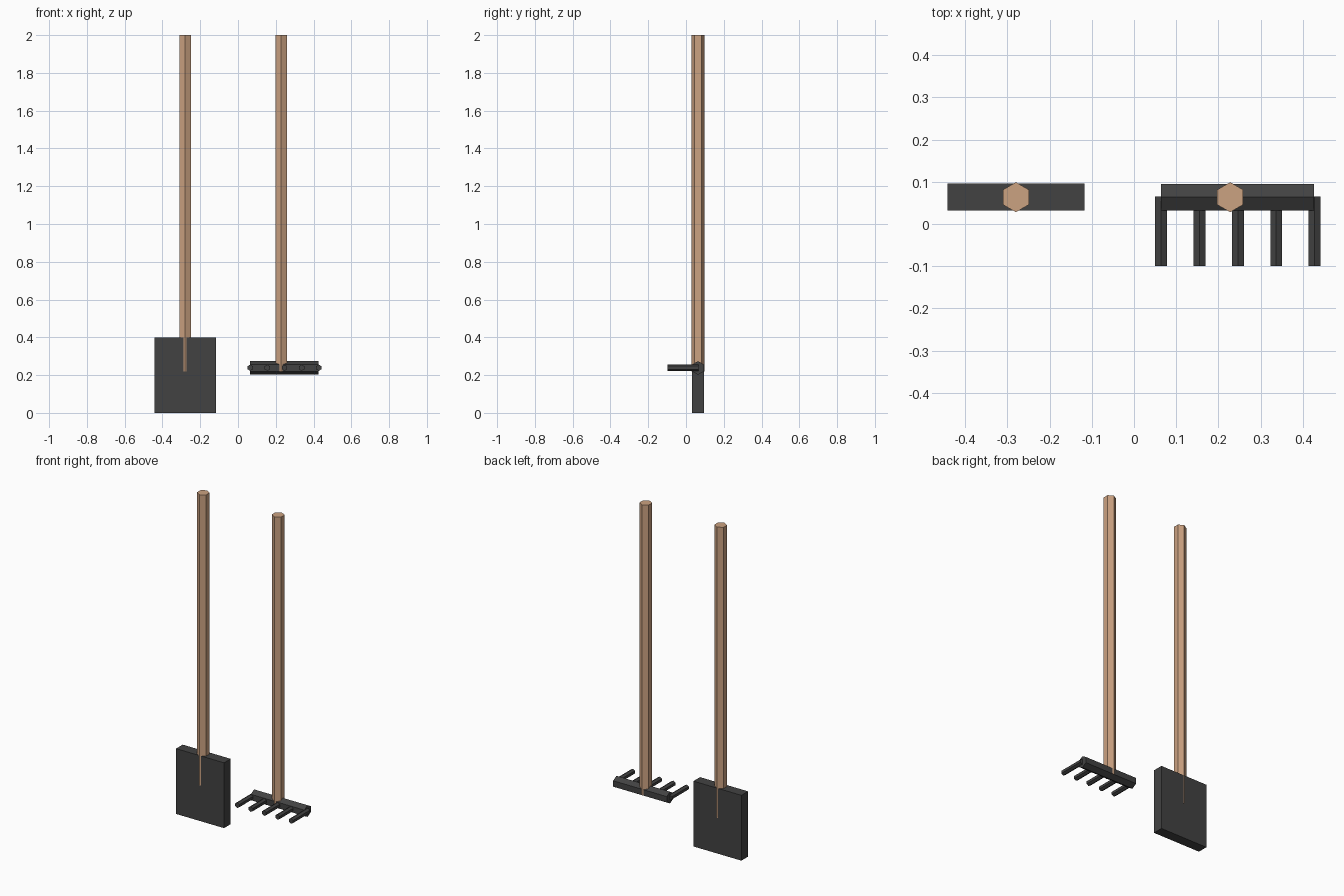
import bpy, bmesh, math
from mathutils import Matrix, Vector

if "Cube" in bpy.data.objects:
    bpy.data.objects.remove(bpy.data.objects["Cube"])


def material(name, rgb):
    m = bpy.data.materials.new(name)
    m.diffuse_color = (*rgb, 1)
    m.use_nodes = True
    m.node_tree.nodes["Principled BSDF"].inputs["Base Color"].default_value = m.diffuse_color
    return m


wood = material("light_wood", (0.60, 0.36, 0.22))
metal = material("dark_metal", (0.055, 0.055, 0.055))


def finish(name, bm, mat):
    bmesh.ops.recalc_face_normals(bm, faces=bm.faces)
    me = bpy.data.meshes.new(name)
    bm.to_mesh(me)
    bm.free()
    me.materials.append(mat)
    ob = bpy.data.objects.new(name, me)
    bpy.context.collection.objects.link(ob)


def hex_rod(name, start, axis, side, length, radius, mat):
    """Hexagonal prism running along axis, with a corner pointing along side."""
    start, axis, side = Vector(start), Vector(axis), Vector(side)
    other = axis.cross(side)
    bm = bmesh.new()
    ring = []
    for i in range(6):
        a = math.pi * i / 3
        ring.append(bm.verts.new(start + radius * (math.cos(a) * side + math.sin(a) * other)))
    base = bm.faces.new(ring)
    top = bmesh.ops.extrude_face_region(bm, geom=[base], use_keep_orig=True)
    bmesh.ops.translate(bm, vec=axis * length,
                        verts=[v for v in top["geom"] if isinstance(v, bmesh.types.BMVert)])
    finish(name, bm, mat)


X, Y, Z = (1, 0, 0), (0, 1, 0), (0, 0, 1)
DEPTH = 0.0635  # shared centre line of both tools

# Handles, sunk into the tool heads
for name, x in (("shovel_handle", -0.28), ("rake_handle", 0.228)):
    hex_rod(name, (x, DEPTH, 0.22), Z, Y, 1.78, 0.0355, wood)

# Shovel blade
bm = bmesh.new()
bmesh.ops.create_cube(bm, size=1, matrix=Matrix.Translation((-0.28, DEPTH + 0.001, 0.2))
                      @ Matrix.Diagonal((0.325, 0.064, 0.4, 1)))
finish("shovel_blade", bm, metal)

# Rake bar and tines
hex_rod("rake_bar", (0.064, DEPTH, 0.238), X, Z, 0.363, 0.036, metal)
for i in range(5):
    hex_rod(f"rake_tine_{i + 1}", (0.0645 + 0.0909 * i, -0.099, 0.239), Y, Z, 0.164, 0.0163, metal)
